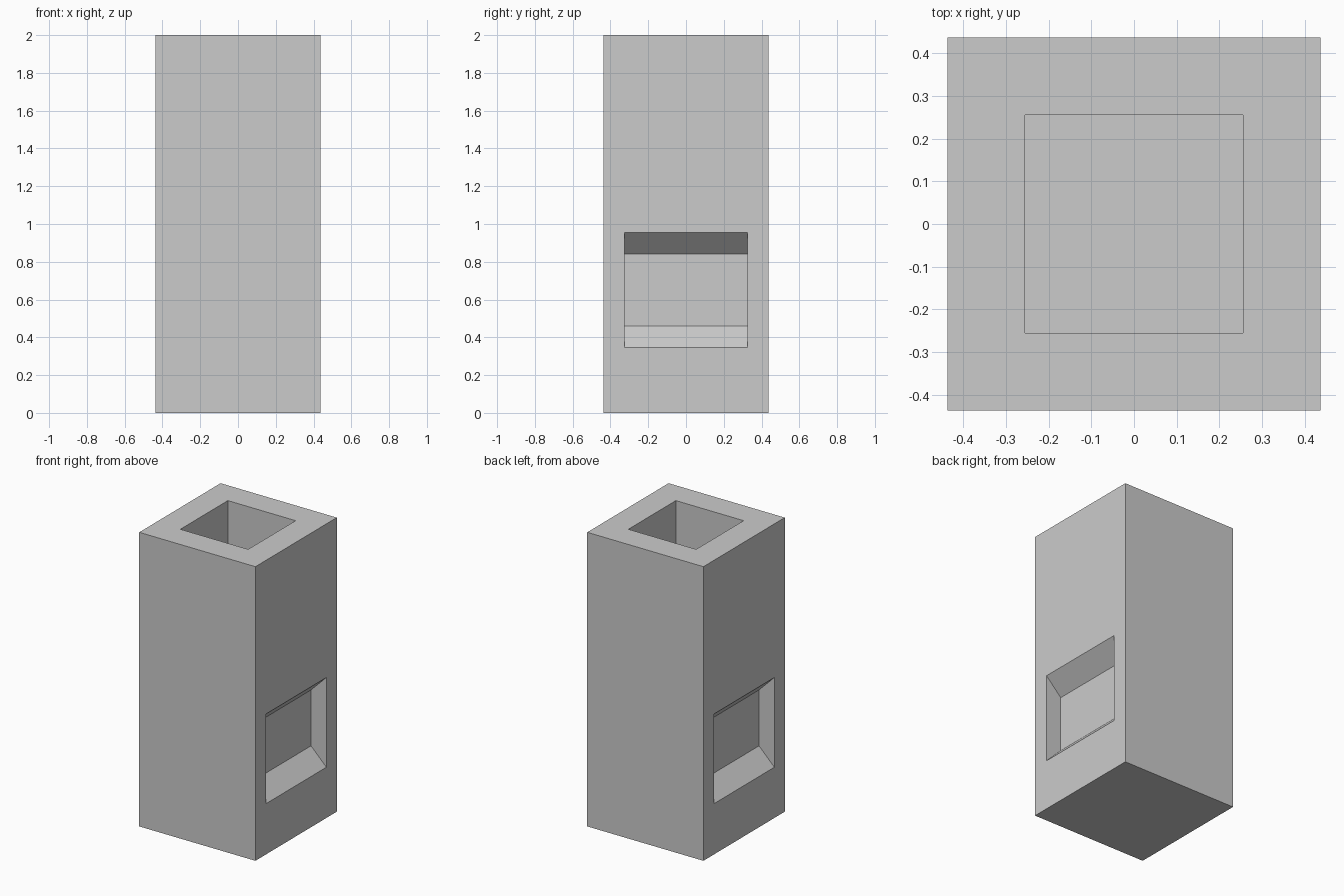
import bpy, bmesh

if "Cube" in bpy.data.objects:
    bpy.data.objects.remove(bpy.data.objects["Cube"])

W = 0.437      # half width of the block
H = 2.0        # height

grey = bpy.data.materials.new("plain grey")
grey.diffuse_color = (0.6, 0.6, 0.6, 1)
grey.use_nodes = True
grey.node_tree.nodes["Principled BSDF"].inputs["Base Color"].default_value = grey.diffuse_color


def inset_to(bm, face, place):
    """Inset a face, then place each inner corner by a rule."""
    mid = face.calc_center_median()
    bmesh.ops.inset_individual(bm, faces=[face], thickness=0.05)
    for v in face.verts:
        side = [1 if c > m else -1 for c, m in zip(v.co, mid)]
        v.co = place(*side)


# Square block
bm = bmesh.new()
bmesh.ops.create_cube(bm, size=1)
for v in bm.verts:
    v.co = (v.co.x * 2 * W, v.co.y * 2 * W, (v.co.z + 0.5) * H)
bm.normal_update()
top = next(f for f in bm.faces if f.normal.z > 0.9)
sides = [f for f in bm.faces if abs(f.normal.x) > 0.9]

# Square shaft sunk into the top
for z in (H, 1.1):
    inset_to(bm, top, lambda sx, sy, sz: (sx * 0.255, sy * 0.255, z))

# Niche on each side: straight cheeks, sloped sill and sloped lintel
for face in sides:
    s = 1 if face.normal.x > 0 else -1
    for x, half_h in ((W, 0.305), (W - 0.115, 0.19)):
        inset_to(bm, face, lambda sx, sy, sz: (s * x, sy * 0.325, 0.65 + sz * half_h))

bmesh.ops.recalc_face_normals(bm, faces=bm.faces)
mesh = bpy.data.meshes.new("pillar_block")
bm.to_mesh(mesh)
bm.free()
mesh.materials.append(grey)
bpy.context.collection.objects.link(bpy.data.objects.new("pillar_block", mesh))
